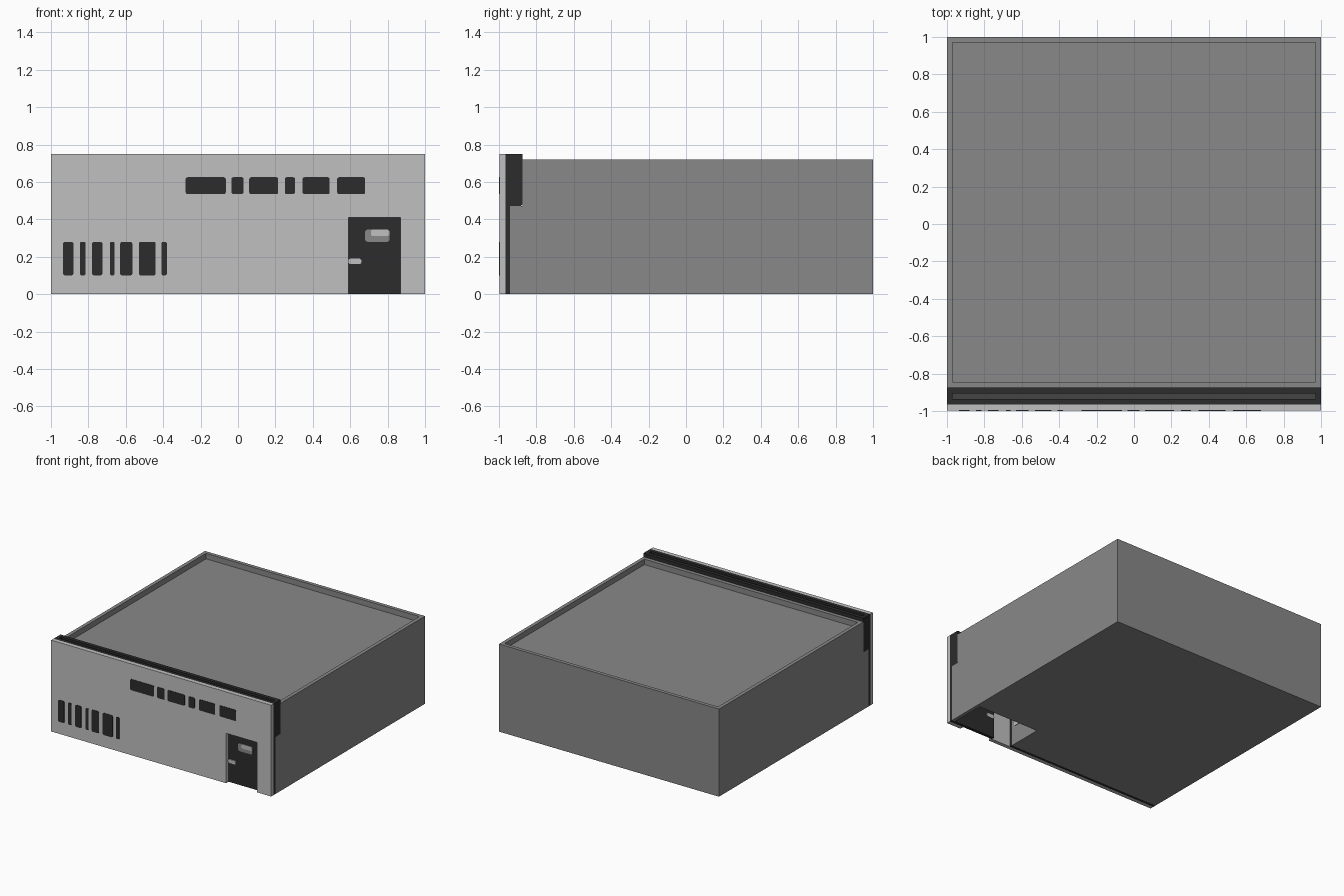
import bpy, bmesh, math
from mathutils import Vector

if "Cube" in bpy.data.objects:
    bpy.data.objects.remove(bpy.data.objects["Cube"], do_unlink=True)


def material(name, v):
    m = bpy.data.materials.new(name)
    m.use_nodes = True
    m.diffuse_color = (v, v, v, 1)
    m.node_tree.nodes["Principled BSDF"].inputs["Base Color"].default_value = (v, v, v, 1)
    return m


LIGHT = material("light_grey", 0.53)
GREY = material("mid_grey", 0.25)
DARK = material("near_black", 0.025)
CHARCOAL = material("charcoal", 0.06)


def prism(name, mat, pts, axis, a, b):
    """Extrude a 2D outline along x (outline is y,z) or y (outline is x,z)."""
    bm = bmesh.new()
    place = (lambda p: (a, p[0], p[1])) if axis == "x" else (lambda p: (p[0], a, p[1]))
    face = bm.faces.new([bm.verts.new(place(p)) for p in pts])
    out = bmesh.ops.extrude_face_region(bm, geom=[face])
    move = Vector((b - a, 0, 0)) if axis == "x" else Vector((0, b - a, 0))
    bmesh.ops.translate(bm, vec=move,
                        verts=[v for v in out["geom"] if isinstance(v, bmesh.types.BMVert)])
    bmesh.ops.recalc_face_normals(bm, faces=bm.faces)
    me = bpy.data.meshes.new(name)
    bm.to_mesh(me)
    bm.free()
    me.materials.append(mat)
    ob = bpy.data.objects.new(name, me)
    bpy.context.collection.objects.link(ob)
    return ob


def box(name, mat, x, y, z):
    return prism(name, mat, [(x[0], z[0]), (x[1], z[0]), (x[1], z[1]), (x[0], z[1])], "y", *y)


def rounded(u, v, r):
    """Outline of a rectangle with rounded corners."""
    pts = []
    corners = [(u[1] - r, v[1] - r), (u[0] + r, v[1] - r),
               (u[0] + r, v[0] + r), (u[1] - r, v[0] + r)]
    for i, (cu, cv) in enumerate(corners):
        for k in range(4):
            t = math.radians(90 * i + 30 * k)
            pts.append((cu + r * math.cos(t), cv + r * math.sin(t)))
    return pts


def cut(ob, x, y, z):
    """Subtract a box from an object."""
    cutter = box("cutter", ob.data.materials[0], x, y, z)
    cutter.hide_render = True
    mod = ob.modifiers.new("cut", "BOOLEAN")
    mod.operation, mod.solver, mod.object = "DIFFERENCE", "EXACT", cutter
    bpy.context.view_layer.objects.active = ob
    bpy.ops.object.modifier_apply(modifier=mod.name)
    bpy.data.objects.remove(cutter, do_unlink=True)


# Main block: stepped front, sunken roof, small entrance room open below
body = prism("building_body", GREY,
             [(-0.94, 0), (1, 0), (1, 0.72), (-0.875, 0.72), (-0.875, 0.47), (-0.94, 0.47)],
             "x", -1, 1)
cut(body, (-0.97, 0.97), (-0.845, 0.97), (0.675, 0.8))
cut(body, (0.41, 0.97), (-1.0, -0.65), (-0.1, 0.41))

# Dark layer behind the facade, thicker at the top with a shallow groove
backing = prism("facade_backing", DARK,
                [(-0.965, 0), (-0.94, 0), (-0.94, 0.44), (-0.93, 0.463), (-0.885, 0.47),
                 (-0.875, 0.48), (-0.875, 0.75), (-0.965, 0.75)], "x", -1, 1)
cut(backing, (0.41, 0.59), (-1.0, -0.9), (-0.1, 0.41))
cut(backing, (-0.97, 0.97), (-0.935, -0.905), (0.73, 0.8))
box("groove_floor", CHARCOAL, (-0.97, 0.97), (-0.935, -0.905), (0.728, 0.732))

# Light facade slab with the doorway cut out of its lower edge
prism("facade", LIGHT,
      [(-1, 0), (0.59, 0), (0.59, 0.41), (0.87, 0.41), (0.87, 0), (1, 0), (1, 0.75), (-1, 0.75)],
      "y", -0.997, -0.965)

# Rows of dark windows
upper = [(-0.28, -0.065), (-0.035, 0.03), (0.06, 0.215), (0.25, 0.305), (0.345, 0.49), (0.53, 0.68)]
lower = [(-0.935, -0.88), (-0.845, -0.815), (-0.78, -0.725), (-0.685, -0.66),
         (-0.63, -0.565), (-0.53, -0.44), (-0.41, -0.38)]
for row, spans, z in (("upper", upper, (0.535, 0.625)), ("lower", lower, (0.10, 0.28))):
    for i, span in enumerate(spans):
        prism(f"{row}_window_{i + 1}", DARK, rounded(span, z, 0.01), "y", -1.0, -0.994)

# Door details: window, its highlight pane and the handle
prism("door_window", GREY, rounded((0.68, 0.81), (0.28, 0.345), 0.012), "y", -0.969, -0.963)
prism("door_window_pane", LIGHT, rounded((0.71, 0.81), (0.31, 0.345), 0.012), "y", -0.972, -0.966)
prism("door_handle", LIGHT, rounded((0.59, 0.66), (0.16, 0.19), 0.012), "y", -0.972, -0.934)

# Small light plate on the side wall of the entrance room
prism("room_wall_plate", LIGHT, rounded((-0.91, -0.84), (0.155, 0.19), 0.012), "x", 0.408, 0.415)
